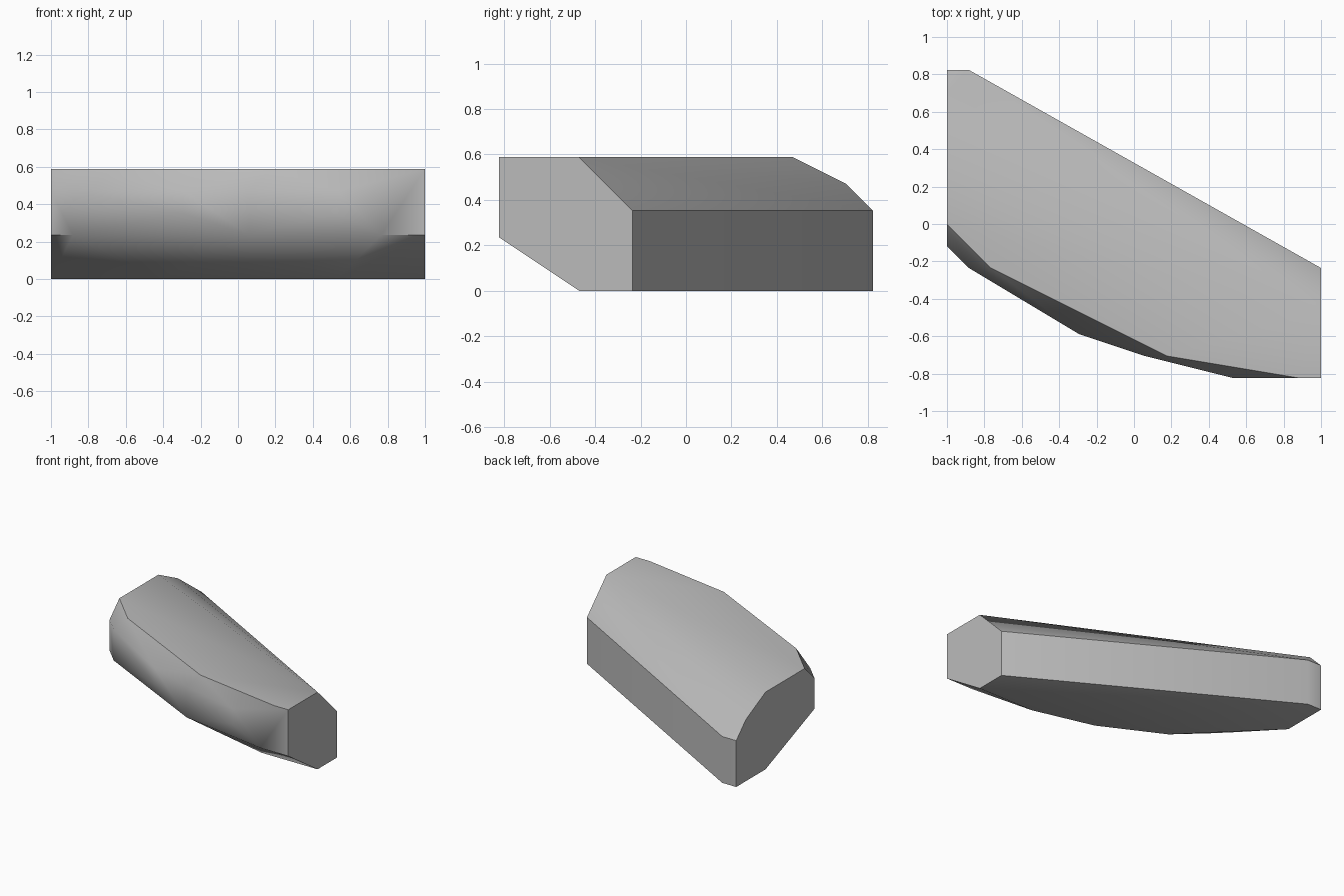
import bpy
import bmesh
import math

default_cube = bpy.data.objects.get("Cube")
if default_cube:
    bpy.data.objects.remove(default_cube, do_unlink=True)

# The block is laid out on a coarse grid, seventeen cells long
CELLS = 17
CELL = 2 / CELLS

# Corner points of each horizontal level: height in cells -> (x, y) in cells
levels = {
    # flat underside
    0: [(17, -2), (17, -4), (13, -4), (9, -3), (5, -1), (0, 4), (0, 7), (1, 7)],
    # lower rim of the curved front
    2: [(0, -1), (1, -2), (3, -3), (7, -5), (9, -6), (15, -7), (17, -7)],
    # widest part of the front and top of the straight back wall
    3: [(6, -5), (13, -7), (17, -2), (1, 7), (0, 7)],
    # upper rim of the curved front and rear shoulder
    4: [(0, -1), (1, -2), (6, -5), (9, -6), (13, -7), (0, 6)],
    # flat top
    5: [(0, 0), (2, -2), (10, -6), (16, -7), (17, -7), (17, -4), (0, 4)],
}


def make_material(name, value):
    material = bpy.data.materials.new(name)
    material.use_nodes = True
    colour = (value, value, value, 1)
    material.diffuse_color = colour
    shader = material.node_tree.nodes["Principled BSDF"]
    shader.inputs["Base Color"].default_value = colour
    return material


def make_hull(name, levels, material):
    """Wrap all level corners in one faceted convex body."""
    bm = bmesh.new()
    for height, corners in levels.items():
        for x, y in corners:
            bm.verts.new(((x - CELLS / 2) * CELL, y * CELL, height * CELL))
    hull = bmesh.ops.convex_hull(bm, input=bm.verts[:])
    unused = {g for g in hull["geom_interior"] + hull["geom_unused"]
              if isinstance(g, bmesh.types.BMVert) and g.is_valid}
    bmesh.ops.delete(bm, geom=list(unused), context="VERTS")
    # Merge the coplanar triangles of the flat sides
    bmesh.ops.dissolve_limit(bm, angle_limit=math.radians(0.5),
                             verts=bm.verts[:], edges=bm.edges[:])
    bmesh.ops.recalc_face_normals(bm, faces=bm.faces[:])
    mesh = bpy.data.meshes.new(name)
    bm.to_mesh(mesh)
    bm.free()
    mesh.materials.append(material)
    body = bpy.data.objects.new(name, mesh)
    bpy.context.collection.objects.link(body)
    return body


# Angled block with soft facets and sharp rims
block = make_hull("angled_block", levels, make_material("stone_grey", 0.5))
bpy.ops.object.select_all(action="DESELECT")
block.select_set(True)
bpy.context.view_layer.objects.active = block
bpy.ops.object.shade_smooth_by_angle(angle=math.radians(40))
